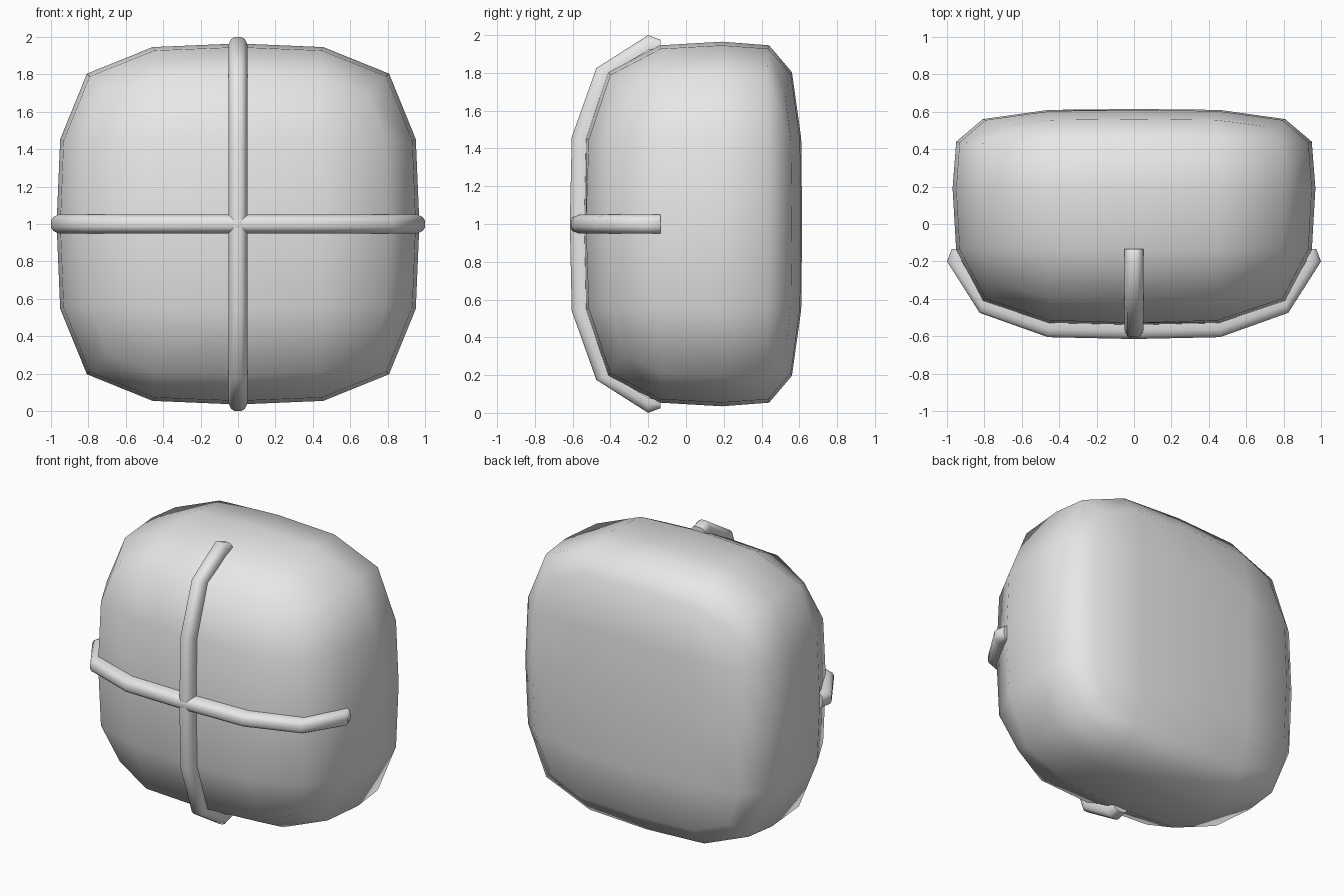
import bpy
import bmesh
from math import radians

cube = bpy.data.objects.get("Cube")
if cube:
    bpy.data.objects.remove(cube, do_unlink=True)

grey = bpy.data.materials.new("light_grey")
grey.use_nodes = True
grey.diffuse_color = (0.8, 0.8, 0.8, 1)
grey.node_tree.nodes["Principled BSDF"].inputs["Base Color"].default_value = (0.8, 0.8, 0.8, 1)


def make_object(name, bm):
    mesh = bpy.data.meshes.new(name)
    bm.to_mesh(mesh)
    bm.free()
    obj = bpy.data.objects.new(name, mesh)
    bpy.context.collection.objects.link(obj)
    mesh.materials.append(grey)
    bpy.ops.object.select_all(action="DESELECT")
    obj.select_set(True)
    bpy.context.view_layer.objects.active = obj
    return obj


# Body: softly creased cube, subdivided into a rounded cushion
bm = bmesh.new()
bmesh.ops.create_cube(bm, size=2)
crease = bm.edges.layers.float.new("crease_edge")
for edge in bm.edges:
    edge[crease] = 0.26
body = make_object("body", bm)
sub = body.modifiers.new("round", "SUBSURF")
sub.levels = 2
sub.use_limit_surface = False
bpy.ops.object.modifier_apply(modifier=sub.name)

# Depth layers: deeper rounding in front, flatter back
layers = [(-1, -0.54), (-0.98, -0.53), (-0.83, -0.41), (-0.47, -0.14), (0, 0.19),
          (0.47, 0.44), (0.83, 0.56), (0.98, 0.61), (1, 0.615)]


def depth(t):
    for (a, ya), (b, yb) in zip(layers, layers[1:]):
        if t <= b:
            return ya + (yb - ya) * (t - a) / (b - a)
    return layers[-1][1]


reach = max(v.co.x for v in body.data.vertices)
for v in body.data.vertices:
    x, y, z = v.co / reach
    v.co = (x * 0.97, depth(y), 1 + z * 0.965)
bpy.ops.object.shade_smooth()

# Ridge path: (inner point, outer point) from the centre to one end
half_path = [((0, -0.53), (0, -0.615)), ((0.46, -0.52), (0.46, -0.605)),
             ((0.8, -0.4), (0.825, -0.475)), ((0.92, -0.2), (1, -0.2)),
             ((0.935, -0.135), (0.975, -0.135))]
path = [((-i[0], i[1]), (-o[0], o[1])) for i, o in half_path[:0:-1]] + half_path
# Rounded ridge section: (half width, share of height)
half_section = [(0.05, 0), (0.05, 0.5), (0.037, 0.85), (0.018, 1)]
section = [(-w, t) for w, t in half_section] + half_section[::-1]


def ridge(name, vertical):
    bm = bmesh.new()
    rings = []
    for (iu, iy), (ou, oy) in path:
        ring = []
        for w, t in section:
            u, y = iu + (ou - iu) * t, iy + (oy - iy) * t
            ring.append(bm.verts.new((w, y, 1 + u) if vertical else (u, y, 1 + w)))
        rings.append(ring)
    count = len(section)
    for a, b in zip(rings, rings[1:]):
        for i in range(count):
            j = (i + 1) % count
            bm.faces.new((a[i], a[j], b[j], b[i]))
    bm.faces.new(rings[0])
    bm.faces.new(rings[-1])
    bmesh.ops.recalc_face_normals(bm, faces=bm.faces)
    make_object(name, bm)
    bpy.ops.object.shade_smooth_by_angle(angle=radians(50))


ridge("vertical_ridge", True)
ridge("horizontal_ridge", False)
